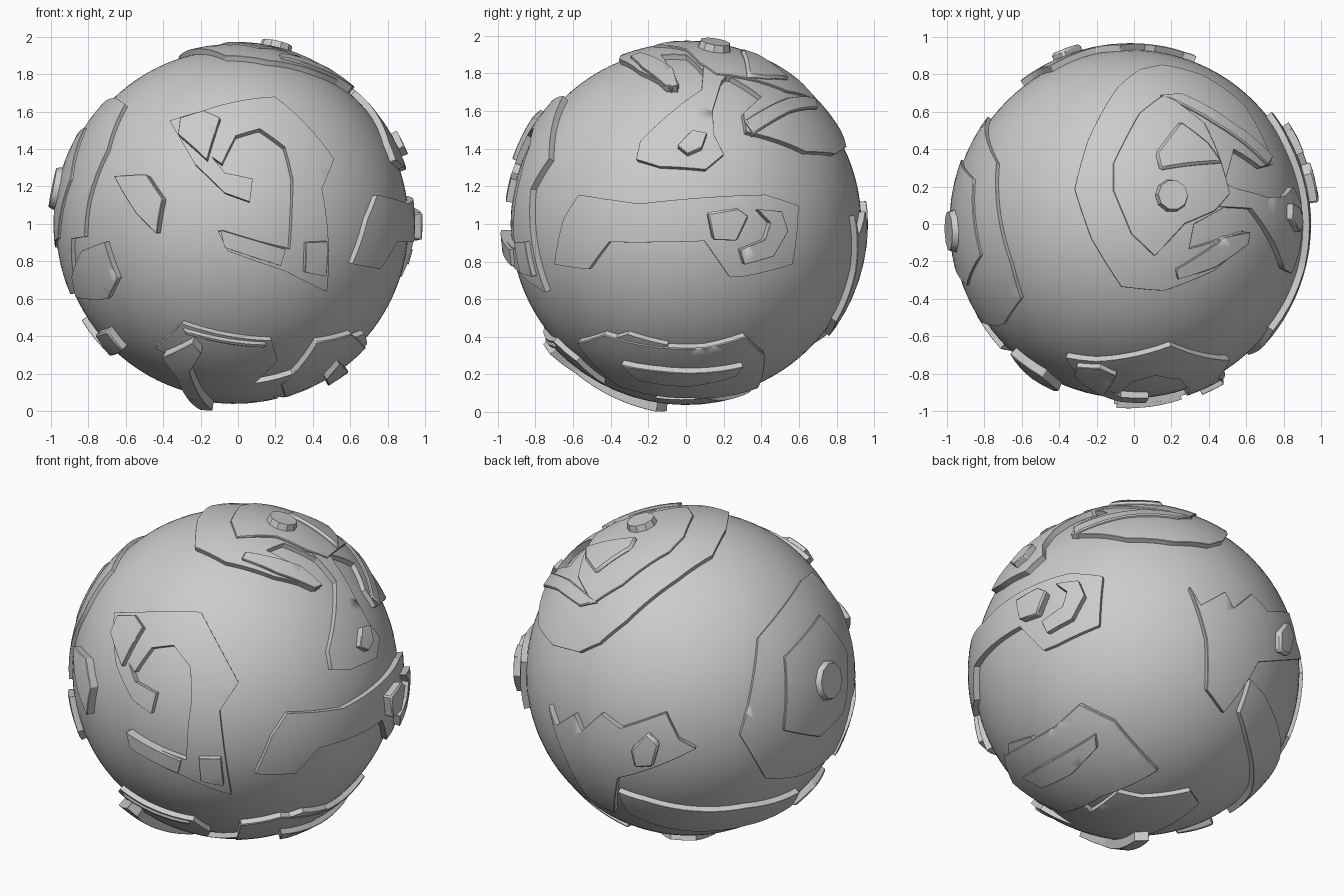
import bpy, bmesh, math
from mathutils import Vector
from mathutils.geometry import delaunay_2d_cdt

if "Cube" in bpy.data.objects:
    bpy.data.objects.remove(bpy.data.objects["Cube"])

C, R = Vector((-0.02, 0, 1.0)), 0.932

# Drawing directions: centre, scale, azimuth, elevation
VIEWS = {'F': (234.5, 225, 187.5, 0, 0), 'R': (686.5, 225, 187.5, 90, 0),
         'T': (1131, 225, 187.5, 0, 90), 'B': (691, 670, 178, 217, 25),
         'U': (1137, 672, 178, 143, -32)}


def direction(view, p):
    cx, cy, s, a, e = VIEWS[view]
    a, e = math.radians(a), math.radians(e)
    c = Vector((math.sin(a), -math.cos(a), 0))
    z = Vector((0, 0, 1))
    right = Vector((math.cos(a), math.sin(a), 0))
    x, y = (p[0] - cx) / s, (cy - p[1]) / s
    rr = R + 0.03
    m = math.hypot(x, y)
    if m > rr * 0.995:
        x, y = x * rr * 0.995 / m, y * rr * 0.995 / m
    d = math.sqrt(rr * rr - x * x - y * y)
    up, to = z * math.cos(e) - c * math.sin(e), c * math.cos(e) + z * math.sin(e)
    return (right * x + up * y + to * d).normalized()


def finish(name, bm, angle=35):
    bmesh.ops.recalc_face_normals(bm, faces=bm.faces)
    me = bpy.data.meshes.new(name)
    bm.to_mesh(me)
    bm.free()
    ob = bpy.data.objects.new(name, me)
    bpy.context.collection.objects.link(ob)
    bpy.ops.object.select_all(action='DESELECT')
    ob.select_set(True)
    bpy.context.view_layer.objects.active = ob
    bpy.ops.object.shade_smooth_by_angle(angle=math.radians(angle))
    return ob


def plate(name, h, *runs):
    """Raised plate following the ball, outlined by runs of (view, points)."""
    dirs = [direction(v, p) for v, pts in runs for p in pts]
    n = sum(dirs, Vector()).normalized()
    t = n.orthogonal().normalized()
    b = n.cross(t)
    ring = []
    for p, q in zip(dirs, dirs[1:] + dirs[:1]):
        k = max(1, int((p - q).length / 0.06))
        ring += [p.lerp(q, i / k).normalized() for i in range(k)]
    flat = [Vector((d.dot(t), d.dot(b))) * (2 / (1 + d.dot(n))) for d in ring]
    count = len(flat)
    step = 0.07
    x0, x1 = min(p.x for p in flat), max(p.x for p in flat)
    y0, y1 = min(p.y for p in flat), max(p.y for p in flat)
    for i in range(1, int((x1 - x0) / step) + 1):
        for j in range(1, int((y1 - y0) / step) + 1):
            flat.append(Vector((x0 + i * step, y0 + j * step)))
    res = delaunay_2d_cdt(flat, [], [list(range(count))], 1, 1e-5)
    bm = bmesh.new()

    def lift(p):
        f = p.length_squared / 4
        return ((t * p.x + b * p.y) + n * (1 - f)) / (1 + f)
    vs = [bm.verts.new(C + lift(p) * (R - 0.03)) for p in res[0]]
    for f in res[2]:
        bm.faces.new([vs[i] for i in f])
    bmesh.ops.delete(bm, geom=[v for v in bm.verts if not v.link_faces], context='VERTS')
    out = bmesh.ops.extrude_face_region(bm, geom=bm.faces[:])
    for v in out['geom']:
        if isinstance(v, bmesh.types.BMVert):
            v.co = C + (v.co - C).normalized() * (R + h)
    ob = finish(name, bm)
    mod = ob.modifiers.new('worn_edge', 'BEVEL')
    mod.width, mod.limit_method, mod.angle_limit = 0.014, 'ANGLE', math.radians(45)


def button(name, h, r, view, p, sides=8):
    d = direction(view, p)
    bm = bmesh.new()
    bmesh.ops.create_cone(bm, cap_ends=True, segments=sides, radius1=r * 1.12,
                          radius2=r * 0.85, depth=h + 0.04)
    rot = d.to_track_quat('Z', 'Y')
    for v in bm.verts:
        v.co = C + d * (R + (h - 0.04) / 2) + rot @ v.co
    finish(name, bm)


# Ball
bm = bmesh.new()
bmesh.ops.create_uvsphere(bm, u_segments=96, v_segments=48, radius=R)
bmesh.ops.translate(bm, verts=bm.verts, vec=C)
finish('ball', bm)

# Front hook and its raised blocks
plate('front_hook', 0.035, ('F', [(170, 122), (200, 113), (275, 98), (334, 160), (322, 190),
      (327, 293), (285, 272), (228, 252), (218, 232), (290, 250), (292, 215), (293, 180),
      (285, 148), (260, 130), (236, 137), (222, 165), (212, 158), (225, 174), (253, 180),
      (250, 203), (225, 194), (195, 165)]))
plate('front_hook_head', 0.065, ('F', [(182, 122), (205, 115), (221, 122), (208, 163), (180, 138)]))
plate('front_hook_heel', 0.065, ('F', [(304, 243), (325, 242), (324, 276), (303, 272)]))
plate('front_hook_toe', 0.055, ('F', [(221, 231), (285, 250), (280, 266), (225, 248)]))
plate('front_eye', 0.05, ('F', [(116, 178), (148, 176), (164, 200), (158, 235), (138, 215)]))
plate('left_front_block', 0.035, ('F', [(72, 278), (82, 252), (105, 243), (118, 280), (108, 300), (76, 298)]))

# Left side stepped plate with round boss
plate('left_plate', 0.022, ('B', [(806, 576), (758, 635), (738, 735), (765, 780), (800, 778), (840, 752)]),
      ('F', [(70, 240), (83, 238), (87, 200), (106, 150), (124, 104)]))
plate('left_step', 0.035, ('B', [(822, 613), (784, 655), (782, 730), (820, 737), (846, 712), (850, 650)]))
button('left_boss', 0.06, 0.125, 'B', (829, 680), 10)

# Back creature with jagged crest
plate('back_creature', 0.035, ('B', [(545, 700), (552, 722), (570, 710), (577, 728), (597, 710),
      (616, 725), (662, 710), (675, 737), (693, 747), (614, 776), (612, 812), (585, 795), (562, 755)]))
plate('back_creature_eye', 0.07, ('B', [(628, 745), (645, 729), (656, 740), (650, 762), (632, 763)]))
plate('left_lower_strip', 0.035, ('B', [(614, 790), (640, 799), (745, 808), (800, 793), (794, 810),
                                        (745, 826), (660, 826), (625, 812)]))

# Right side bone shape with curled head
plate('right_bone', 0.035, ('R', [(556, 265), (565, 220), (580, 196), (605, 200), (640, 205), (765, 196),
      (798, 207), (792, 265), (745, 277), (730, 278), (705, 242), (610, 243), (590, 270)]))
plate('right_bone_block', 0.085, ('R', [(707, 214), (735, 210), (746, 218), (735, 241), (712, 240)]))
plate('right_bone_curl', 0.075, ('R', [(755, 211), (778, 213), (784, 232), (770, 256), (742, 264),
                                       (738, 250), (762, 240), (767, 224)]))

# Right lower plate with lens
plate('right_lower_plate', 0.035, ('R', [(578, 343), (605, 335), (705, 348), (745, 337), (765, 355),
                                         (758, 388), (690, 398), (620, 386)]))
plate('right_lower_lens', 0.07, ('R', [(624, 360), (660, 366), (742, 362), (735, 371), (690, 381), (640, 375)]))

# Top swirl in rising steps
plate('top_swirl', 0.03, ('T', [(1075, 190), (1088, 142), (1118, 88), (1140, 70), (1163, 65), (1205, 76),
      (1245, 105), (1274, 165), (1262, 168), (1235, 150), (1225, 185), (1240, 200), (1195, 225),
      (1190, 250), (1245, 232), (1250, 240), (1215, 272), (1165, 292), (1122, 288), (1092, 240)]))
plate('top_step', 0.042, ('T', [(1165, 96), (1140, 115), (1114, 165), (1114, 192), (1132, 235), (1155, 257),
                                (1185, 225), (1215, 212), (1230, 195), (1222, 165), (1205, 125)]))
plate('top_ridge', 0.045, ('T', [(1160, 97), (1182, 95), (1230, 122), (1273, 158), (1268, 167), (1215, 125)]))
plate('front_ridge', 0.045, ('T', [(1176, 270), (1225, 238), (1250, 233), (1248, 245), (1215, 268), (1178, 280)]))
plate('top_block', 0.06, ('T', [(1156, 155), (1180, 124), (1208, 145), (1222, 165), (1185, 168), (1160, 172)]))
button('top_boss', 0.075, 0.095, 'T', (1172, 197), 10)

# Arm running down from the swirl
plate('top_arm', 0.035, ('T', [(1205, 168), (1190, 205)]),
      ('R', [(704, 66), (702, 92), (665, 120), (641, 143), (637, 161), (660, 168), (706, 171),
             (724, 156), (714, 136), (713, 112), (722, 83), (735, 70)]))
plate('top_arm_eye', 0.07, ('R', [(678, 150), (692, 135), (707, 138), (702, 152), (688, 158)]))

# Underside creature wrapping from the front to the base
plate('bottom_creature', 0.03, ('F', [(155, 350), (182, 325), (272, 342), (278, 362), (254, 385),
      (312, 368), (318, 345), (365, 335), (370, 348), (340, 378)]),
      ('U', [(1090, 812), (1115, 790), (1140, 795), (1190, 787), (1200, 800), (1165, 828)]),
      ('F', [(197, 397), (188, 362)]))
plate('bottom_finger', 0.085, ('F', [(166, 352), (195, 338), (203, 348), (192, 366), (214, 402), (202, 405), (180, 372)]))
plate('bottom_crest', 0.042, ('F', [(182, 328), (268, 343), (266, 349), (185, 335)]))
plate('left_lower_block', 0.045, ('F', [(97, 335), (108, 331), (124, 351), (112, 356)]))
